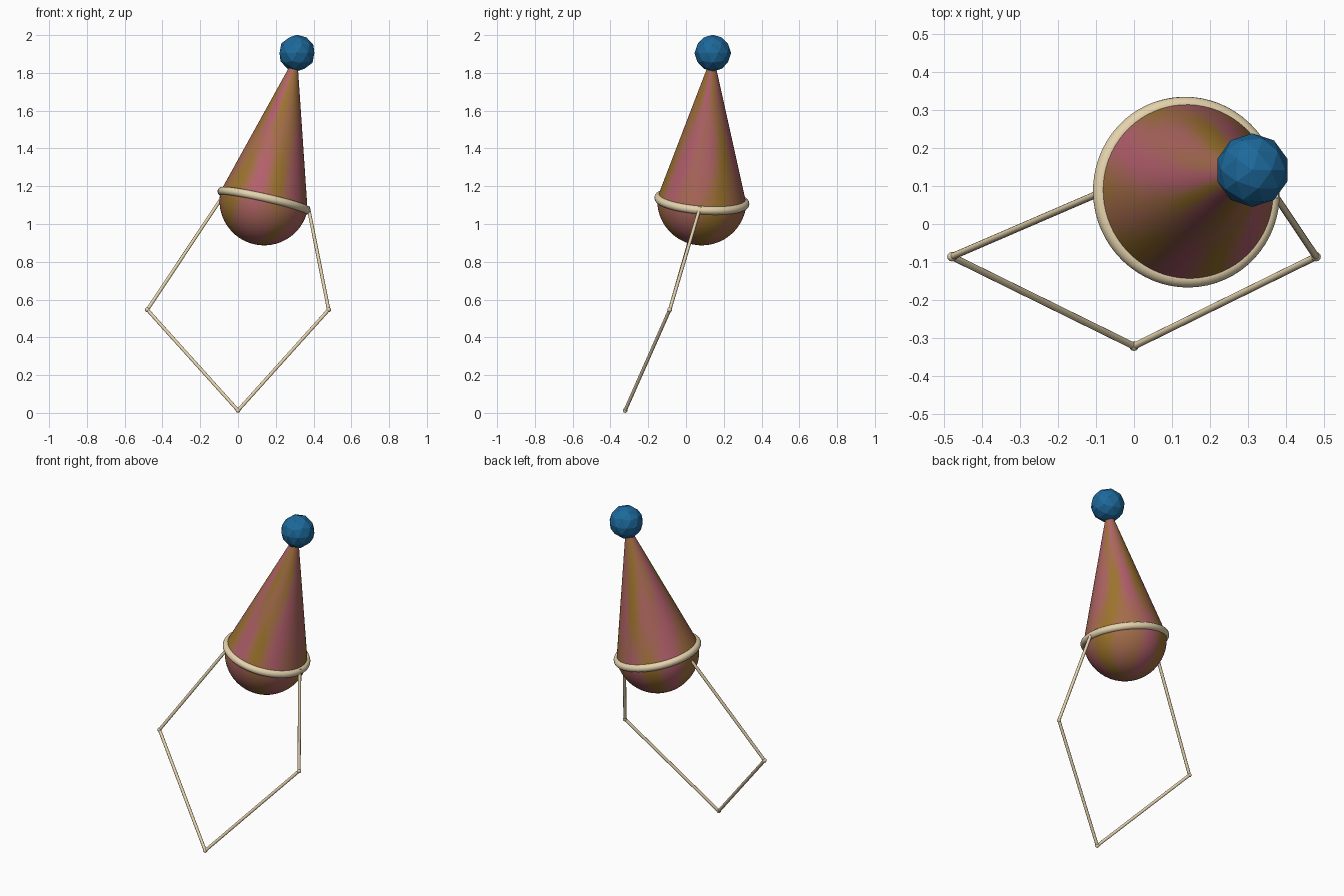
import bpy, bmesh, math
from mathutils import Vector

if "Cube" in bpy.data.objects:
    bpy.data.objects.remove(bpy.data.objects["Cube"])

C = Vector((0.138, 0.084, 1.123))      # centre of the ball and rim
TOP = Vector((0.312, 0.142, 1.905))    # centre of the pompom
AXIS = TOP - C
H = AXIS.length
TILT = AXIS.to_track_quat('Z', 'Y')
R = 0.236


def mat(name, rgb):
    m = bpy.data.materials.new(name)
    m.diffuse_color = (*rgb, 1)
    m.use_nodes = True
    m.node_tree.nodes["Principled BSDF"].inputs["Base Color"].default_value = m.diffuse_color
    return m


cream = mat("cream", (0.78, 0.65, 0.42))
blue = mat("blue", (0.012, 0.14, 0.33))
pink, gold = Vector((0.45, 0.115, 0.15)), Vector((0.33, 0.17, 0.025))
N = 7
blend = [mat(f"marble_{i}", pink.lerp(gold, i / (N - 1))) for i in range(N)]


def smooth(ob, angle=35):
    bpy.ops.object.select_all(action='DESELECT')
    ob.select_set(True)
    bpy.context.view_layer.objects.active = ob
    bpy.ops.object.shade_smooth_by_angle(angle=math.radians(angle))


def lathe(name, profile, segs=72):
    """Spin (radius, height) points around the tilted hat axis."""
    bm = bmesh.new()
    vs = [bm.verts.new((r, 0, z)) for r, z in profile]
    es = [bm.edges.new(p) for p in zip(vs, vs[1:])]
    bmesh.ops.spin(bm, geom=vs + es, axis=(0, 0, 1), cent=(0, 0, 0),
                   angle=2 * math.pi, steps=segs)
    bmesh.ops.remove_doubles(bm, verts=bm.verts, dist=1e-5)
    bmesh.ops.recalc_face_normals(bm, faces=bm.faces)
    me = bpy.data.meshes.new(name)
    bm.to_mesh(me)
    bm.free()
    ob = bpy.data.objects.new(name, me)
    bpy.context.collection.objects.link(ob)
    ob.rotation_mode = 'QUATERNION'
    ob.rotation_quaternion = TILT
    ob.location = C
    return ob


def marble(ob):
    """Streaky pink and gold swirl, chosen per face."""
    for m in blend:
        ob.data.materials.append(m)
    for p in ob.data.polygons:
        x, y, z = p.center
        a = math.atan2(y, x)
        w = math.sin(4 * a + 1.2 + 1.3 * math.sin(5 * z + 2 * a)) \
            + 0.5 * math.sin(7 * a - 9 * z)
        p.material_index = min(N - 1, max(0, round((w * 0.4 + 0.5) * (N - 1))))


# hat cone
cone = lathe("hat_cone", [(R * (1 - i / 20), H * i / 20) for i in range(21)])
marble(cone)
smooth(cone)

# rounded underside
ball = lathe("hat_underside", [(R * math.cos(t), R * math.sin(t)) for t in
                               [-math.pi / 2 * (1 - i / 16) for i in range(17)]])
marble(ball)
smooth(ball)

# rim cord
bpy.ops.mesh.primitive_torus_add(major_radius=R - 0.006, minor_radius=0.022,
                                 major_segments=64, minor_segments=16,
                                 location=C, rotation=TILT.to_euler())
rim = bpy.context.object
rim.name = "hat_rim"
rim.data.materials.append(cream)
smooth(rim)

# faceted pompom
bpy.ops.mesh.primitive_ico_sphere_add(subdivisions=2, radius=0.097, location=TOP)
pom = bpy.context.object
pom.name = "pompom"
pom.data.materials.append(blue)

# chin strap: thin rods with small knots at the bends
pts = [Vector(p) for p in [(-0.095, 0.08, 1.125), (-0.48, -0.086, 0.546),
                           (0, -0.322, 0.013), (0.48, -0.086, 0.546),
                           (0.372, 0.075, 1.09)]]
for i, (a, b) in enumerate(zip(pts, pts[1:])):
    d = b - a
    bpy.ops.mesh.primitive_cylinder_add(vertices=12, radius=0.009, depth=d.length,
                                        location=(a + b) / 2,
                                        rotation=d.to_track_quat('Z', 'Y').to_euler())
    rod = bpy.context.object
    rod.name = f"strap_{i + 1}"
    rod.data.materials.append(cream)
    smooth(rod)
for i, p in enumerate(pts[1:-1]):
    bpy.ops.mesh.primitive_uv_sphere_add(segments=12, ring_count=8, radius=0.0125, location=p)
    knot = bpy.context.object
    knot.name = f"strap_bend_{i + 1}"
    knot.data.materials.append(cream)
    smooth(knot, 60)
